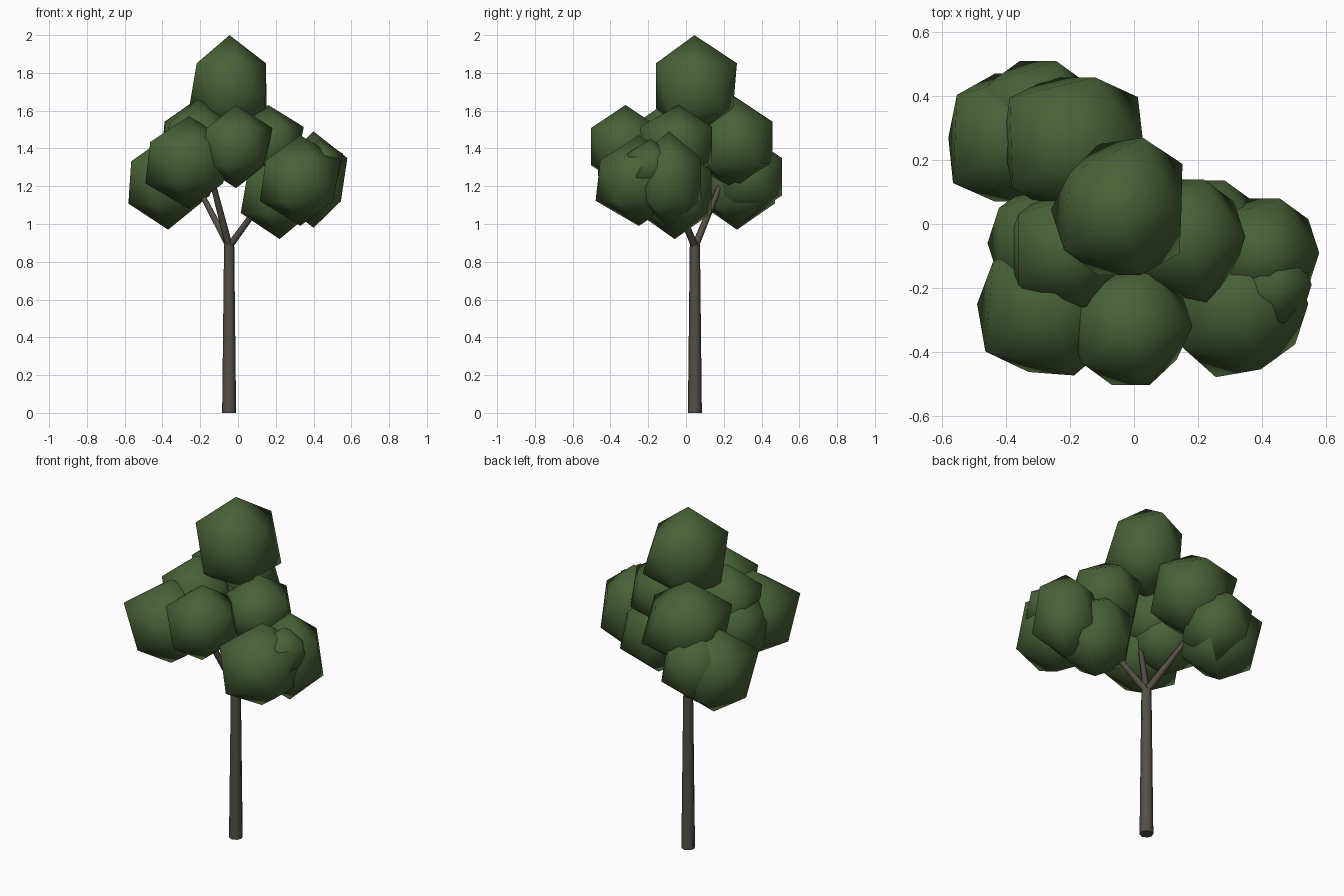
import bpy, math
from mathutils import Vector

if "Cube" in bpy.data.objects:
    bpy.data.objects.remove(bpy.data.objects["Cube"])

def material(name, rgb):
    m = bpy.data.materials.new(name)
    m.diffuse_color = (*rgb, 1)
    m.use_nodes = True
    m.node_tree.nodes["Principled BSDF"].inputs["Base Color"].default_value = m.diffuse_color
    return m

bark = material("bark", (0.09, 0.077, 0.06))
leaf = material("leaf", (0.065, 0.12, 0.038))

def limb(name, a, b, r1, r2, sides=8):
    a, b = Vector(a), Vector(b)
    d = b - a
    bpy.ops.mesh.primitive_cone_add(vertices=sides, radius1=r1, radius2=r2,
                                    depth=d.length, location=(a + b) / 2)
    o = bpy.context.object
    o.rotation_euler = d.to_track_quat('Z', 'Y').to_euler()
    o.name = name
    o.data.materials.append(bark)
    bpy.ops.object.shade_smooth_by_angle(angle=math.radians(60))

def clump(name, x, y, z, r, rz, pulls={}):
    # upright icosahedron; pulls scale ring corners outward, keyed by their angle
    bpy.ops.mesh.primitive_ico_sphere_add(subdivisions=1, radius=1, location=(x, y, z))
    o = bpy.context.object
    o.name = name
    for v in o.data.vertices:
        if abs(v.co.z) < 0.9:
            ang = round(math.degrees(math.atan2(v.co.y, v.co.x)) / 36) * 36 % 360
            k = pulls.get(ang, 1)
            v.co.x *= k
            v.co.y *= k
    o.scale = (r, r, rz)
    o.data.materials.append(leaf)
    bpy.ops.object.shade_smooth()

# trunk and three branches
fork = (-0.047, 0.047, 0.88)
limb("trunk", (-0.047, 0.047, 0), (-0.047, 0.047, 0.89), 0.037, 0.027)
for i, tip in enumerate([(-0.15, -0.13, 1.28), (-0.24, 0.20, 1.25), (0.20, -0.09, 1.22)]):
    limb(f"branch_{i + 1}", fork, tip, 0.020, 0.014, 6)

# foliage: x, y, z, horizontal radius, vertical radius, corner pulls
clumps = {
    "crown_top":         (-0.045, 0.045, 1.73, 0.24, 0.27,
                          {0: .9, 36: 1.13, 72: 1.1, 144: .9, 324: 1.08}),
    "back_left_upper":   (-0.19, 0.25, 1.43, 0.245, 0.25, {36: 1.14, 144: 1.12, 216: 1.07}),
    "back_left_lower":   (-0.37, 0.27, 1.22, 0.235, 0.25, {216: 1.15, 144: 1.08}),
    "back_left_small":   (-0.30, 0.33, 1.25, 0.21, 0.22),
    "front_left_lower":  (-0.26, -0.25, 1.325, 0.25, 0.245, {216: 1.13, 288: 1.05, 180: 1.03}),
    "left_upper":        (-0.21, -0.08, 1.44, 0.21, 0.22),
    "left_lower":        (-0.27, -0.06, 1.33, 0.21, 0.22),
    "front_upper":       (-0.01, -0.32, 1.41, 0.215, 0.22, {324: .92}),
    "right_upper":       (0.16, -0.04, 1.42, 0.21, 0.21, {288: 1.15}),
    "right_lower":       (0.22, -0.06, 1.17, 0.23, 0.25),
    "front_right_lower": (0.33, -0.25, 1.23, 0.24, 0.24, {252: 1.12, 216: 1.05}),
    "right_outer":       (0.40, -0.09, 1.235, 0.20, 0.255),
    "right_small":       (0.43, -0.19, 1.31, 0.14, 0.14),
}
for name, p in clumps.items():
    clump(name, *p)
